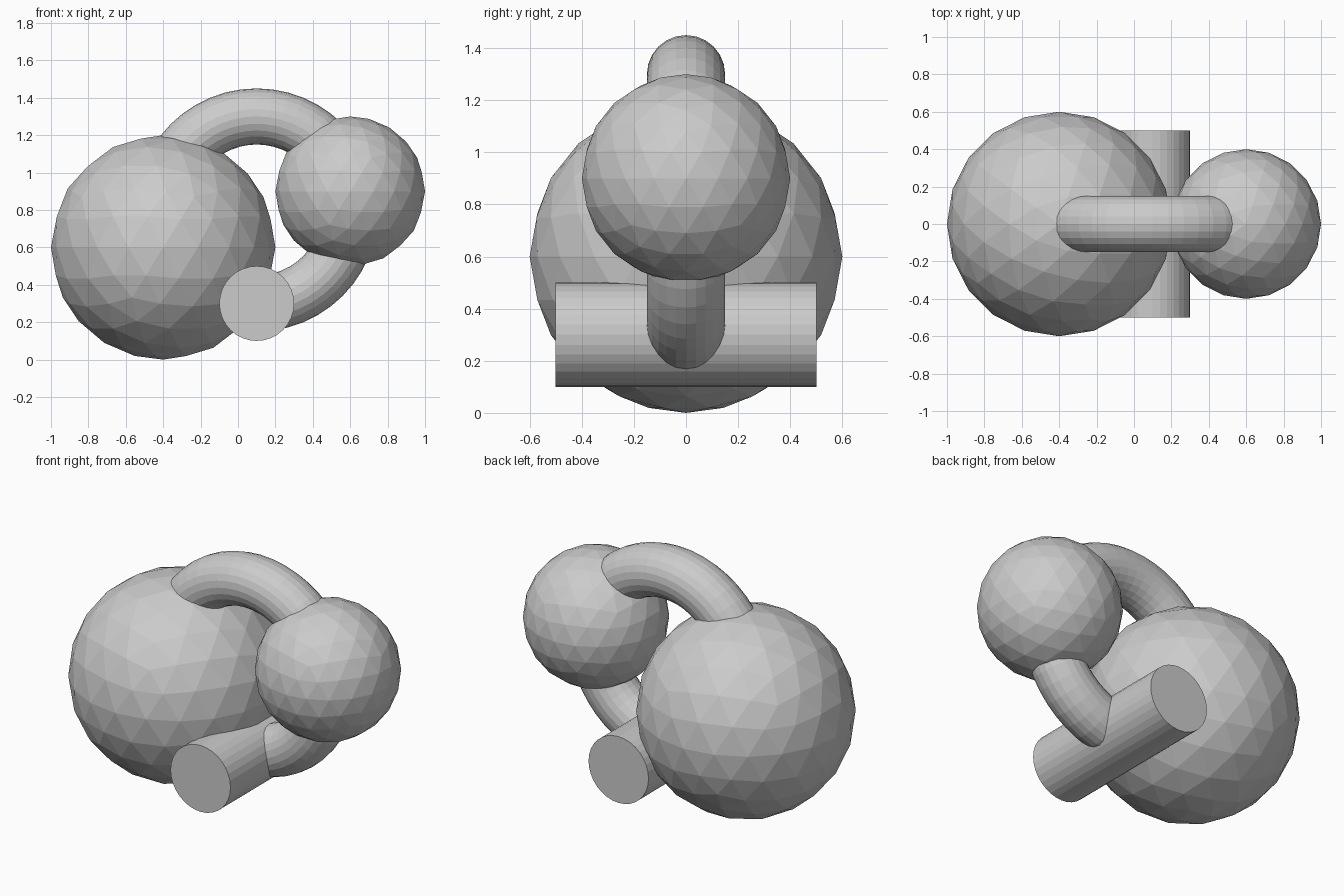
import bpy
from math import pi

if "Cube" in bpy.data.objects:
    bpy.data.objects.remove(bpy.data.objects["Cube"])


def name_part(name):
    obj = bpy.context.object
    obj.name = name
    obj.data.name = name
    return obj


# Faceted balls, resting low on the left and raised on the right
for name, radius, centre in (("large_ball", 0.6, (-0.4, 0, 0.6)),
                             ("small_ball", 0.4, (0.6, 0, 0.9))):
    bpy.ops.mesh.primitive_ico_sphere_add(subdivisions=3, radius=radius, location=centre)
    name_part(name)

# Upright ring threading through both balls and the bar
bpy.ops.mesh.primitive_torus_add(major_radius=0.5, minor_radius=0.15,
                                 major_segments=48, minor_segments=24,
                                 location=(0.1, 0, 0.8), rotation=(pi / 2, 0, 0))
name_part("ring")

# Round bar running front to back at the foot of the ring
bpy.ops.mesh.primitive_cylinder_add(vertices=32, radius=0.2, depth=1.0,
                                    location=(0.1, 0, 0.3), rotation=(pi / 2, 0, 0))
name_part("cross_bar")
